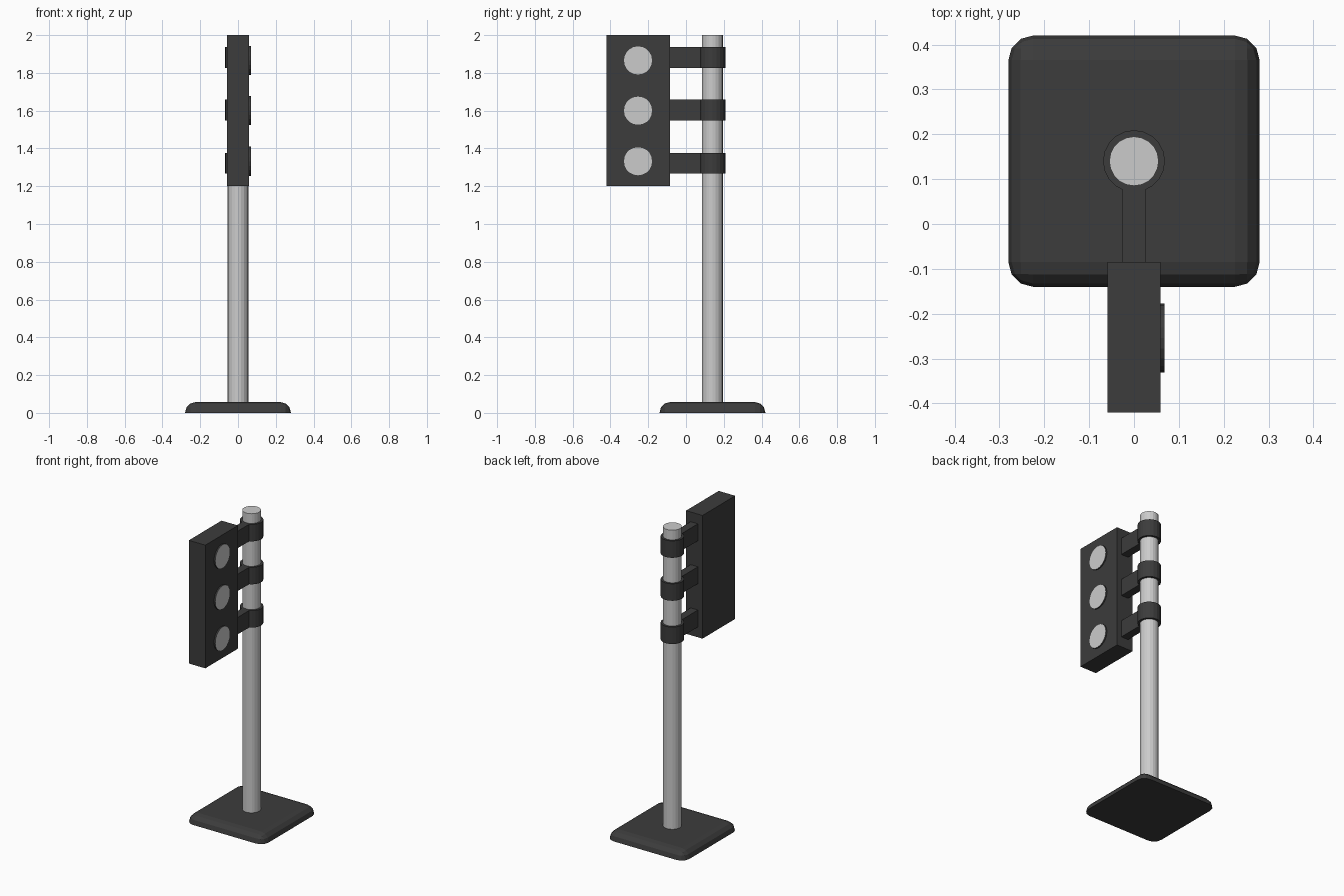
import bpy, bmesh, math
from mathutils import Matrix

if "Cube" in bpy.data.objects:
    bpy.data.objects.remove(bpy.data.objects["Cube"])

dark = bpy.data.materials.new("dark_paint")
dark.diffuse_color = (0.045, 0.045, 0.045, 1)
dark.use_nodes = True
dark.node_tree.nodes["Principled BSDF"].inputs["Base Color"].default_value = dark.diffuse_color
grey = bpy.data.materials.new("grey_metal")
grey.diffuse_color = (0.6, 0.6, 0.6, 1)
grey.use_nodes = True
grey.node_tree.nodes["Principled BSDF"].inputs["Base Color"].default_value = grey.diffuse_color

POLE_Y = 0.14
SIDES = 20


def finish(bm, name, *mats):
    bmesh.ops.recalc_face_normals(bm, faces=bm.faces)
    me = bpy.data.meshes.new(name)
    bm.to_mesh(me)
    bm.free()
    for m in mats:
        me.materials.append(m)
    ob = bpy.data.objects.new(name, me)
    bpy.context.collection.objects.link(ob)
    return ob


def box_bm(lo, hi):
    bm = bmesh.new()
    size = [b - a for a, b in zip(lo, hi)]
    mid = [(a + b) / 2 for a, b in zip(lo, hi)]
    bmesh.ops.create_cube(bm, size=1, matrix=Matrix.Translation(mid) @ Matrix.Diagonal((*size, 1)))
    return bm


def cyl_bm(centre, r, depth, rot=Matrix()):
    bm = bmesh.new()
    bmesh.ops.create_cone(bm, cap_ends=True, segments=SIDES, radius1=r, radius2=r,
                          depth=depth, matrix=Matrix.Translation(centre) @ rot)
    return bm


# Base plate: rounded corners and top edge, flat underside
bm = box_bm((-0.28, POLE_Y - 0.28, 0), (0.28, POLE_Y + 0.28, 0.057))
edges = [e for e in bm.edges if max(v.co.z for v in e.verts) > 0.03]
bmesh.ops.bevel(bm, geom=edges, offset=0.055, segments=3, profile=0.5, affect='EDGES')
finish(bm, "base_plate", dark)

# Pole
finish(cyl_bm((0, POLE_Y, 1.025), 0.055, 1.95), "pole", grey)

# Signal housing
finish(box_bm((-0.059, -0.42, 1.2), (0.059, -0.085, 2.0)), "signal_housing", dark)

# Clamps: collar around the pole and arm to the housing
for i, z in enumerate((1.882, 1.603, 1.322)):
    finish(cyl_bm((0, POLE_Y, z), 0.069, 0.11), f"clamp_collar_{i}", dark)
    finish(box_bm((-0.026, -0.09, z - 0.055), (0.026, 0.1, z + 0.055)), f"clamp_arm_{i}", dark)

# Lamps: dark rim with a grey lens face on the +x side
turn = Matrix.Rotation(math.pi / 2, 4, 'Y')
for i, z in enumerate((1.866, 1.6, 1.332)):
    bm = cyl_bm((0.058, -0.254, z), 0.077, 0.02, turn)
    bm.normal_update()
    for f in bm.faces:
        f.material_index = 1 if f.normal.x > 0.9 else 0
    finish(bm, f"lamp_{i}", dark, grey)
